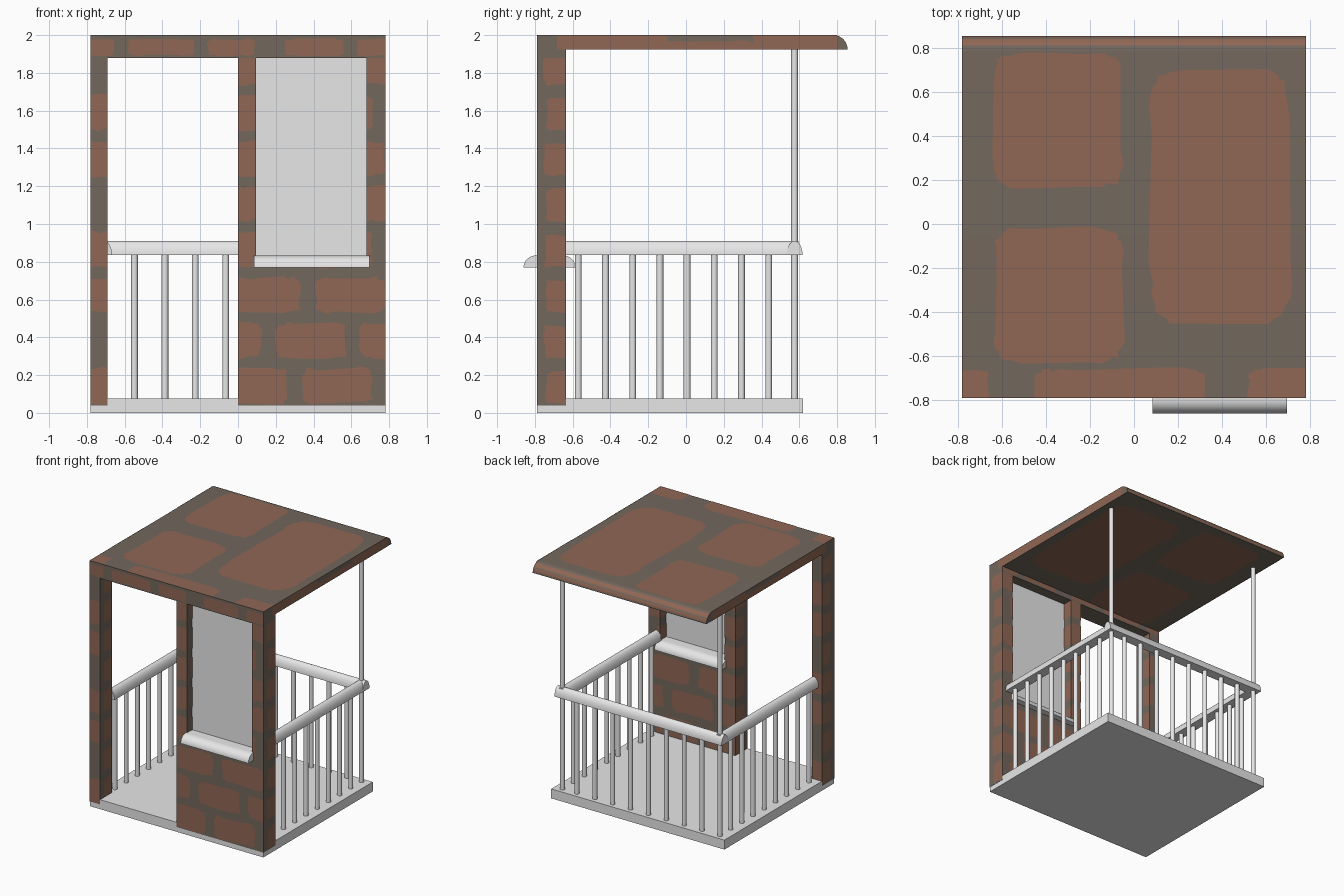
import bpy, bmesh, math, random
from mathutils import Vector

if "Cube" in bpy.data.objects:
    bpy.data.objects.remove(bpy.data.objects["Cube"])

random.seed(4)


def mat(name, rgb):
    m = bpy.data.materials.new(name)
    m.diffuse_color = (*rgb, 1)
    m.use_nodes = True
    m.node_tree.nodes["Principled BSDF"].inputs["Base Color"].default_value = m.diffuse_color
    return m


GREY = mat("light grey", (0.8, 0.8, 0.8))
MORTAR = mat("brown grey mortar", (0.17, 0.136, 0.11))
BRICK = mat("red brown brick", (0.28, 0.135, 0.09))


def finish(name, bm, *mats):
    me = bpy.data.meshes.new(name)
    bm.to_mesh(me)
    bm.free()
    ob = bpy.data.objects.new(name, me)
    bpy.context.collection.objects.link(ob)
    for m in mats:
        me.materials.append(m)
    return ob


def smooth(ob):
    bpy.ops.object.select_all(action='DESELECT')
    ob.select_set(True)
    bpy.context.view_layer.objects.active = ob
    bpy.ops.object.shade_smooth_by_angle(angle=math.radians(35))


def add_box(bm, x0, x1, y0, y1, z0, z1):
    vs = bmesh.ops.create_cube(bm, size=1)['verts']
    for v in vs:
        v.co = Vector(((x0 + x1) / 2 + v.co.x * (x1 - x0),
                       (y0 + y1) / 2 + v.co.y * (y1 - y0),
                       (z0 + z1) / 2 + v.co.z * (z1 - z0)))


def box(name, m, *d):
    bm = bmesh.new()
    add_box(bm, *d)
    return finish(name, bm, m)


def extrude_profile(name, pts, a, b, along='x', *mats):
    """Extrude a (horizontal, z) outline along x or y."""
    bm = bmesh.new()
    put = (lambda p, t: (t, p[0], p[1])) if along == 'x' else (lambda p, t: (p[0], t, p[1]))
    f = bm.faces.new([bm.verts.new(put(p, a)) for p in pts])
    r = bmesh.ops.extrude_face_region(bm, geom=[f])
    d = Vector((b - a, 0, 0)) if along == 'x' else Vector((0, b - a, 0))
    bmesh.ops.translate(bm, vec=d, verts=[v for v in r['geom'] if isinstance(v, bmesh.types.BMVert)])
    bmesh.ops.recalc_face_normals(bm, faces=bm.faces)
    return finish(name, bm, *mats)


def round_top(c, half, r, z0, h, n=8):
    """Flat-bottomed outline whose two upper corners are rounded."""
    arc = [(math.cos(i * math.pi / 2 / n), math.sin(i * math.pi / 2 / n)) for i in range(n + 1)]
    right = [(c + half - r + r * u, z0 + h * v) for u, v in arc]
    left = [(2 * c - p[0], p[1]) for p in reversed(right)]
    if half - r < 1e-4:
        left = left[1:]
    return right + left


def rod(name, x, y, z0, z1, r=0.018):
    bm = bmesh.new()
    bmesh.ops.create_cone(bm, cap_ends=True, segments=16, radius1=r, radius2=r, depth=z1 - z0)
    bmesh.ops.translate(bm, vec=(x, y, (z0 + z1) / 2), verts=bm.verts)
    smooth(finish(name, bm, GREY))


# floor slab
box("floor", GREY, -0.78, 0.78, -0.788, 0.62, 0, 0.077)

# front wall: solid pieces around the door and window openings
Y0, Y1 = -0.79, -0.635
PIECES = {"left_post": (-0.782, -0.69, 0.04, 1.88), "mid_post": (0, 0.095, 0.8, 1.88),
          "right_post": (0.68, 0.782, 0.8, 1.88), "panel": (0, 0.782, 0.04, 0.8),
          "lintel": (-0.782, 0.782, 1.88, 2.0)}
bm = bmesh.new()
for x0, x1, z0, z1 in PIECES.values():
    add_box(bm, x0, x1, Y0, Y1, z0, z1)
finish("front_wall", bm, MORTAR)

# roof slab with a rounded back lip, lip striped by facet
lip = [(0.78 + 0.075 * math.cos(i * math.pi / 20), 1.925 + 0.075 * math.sin(i * math.pi / 20)) for i in range(11)]
roof = extrude_profile("roof", [(Y1, 1.925)] + lip + [(Y1, 2.0)], -0.782, 0.782, 'x', MORTAR, BRICK)
for p in roof.data.polygons:
    ang = math.degrees(math.atan2(p.normal.z, p.normal.y))
    if p.normal.y > 0.1 and (5 < ang < 25 or 35 < ang < 65):
        p.material_index = 1
smooth(roof)

# window pane and sill
box("window_pane", GREY, 0.095, 0.68, -0.725, -0.717, 0.8, 1.88)
smooth(extrude_profile("window_sill", round_top(-0.7225, 0.1375, 0.065, 0.77, 0.063), 0.085, 0.695, 'x', GREY))

# railings: hand rails, corner posts and balusters
PX, PY = 0.709, 0.575
smooth(extrude_profile("back_rail", round_top(PY, 0.042, 0.042, 0.835, 0.075), -0.752, 0.752, 'x', GREY))
for s, side in ((-1, "left"), (1, "right")):
    smooth(extrude_profile(side + "_rail", round_top(s * PX, 0.042, 0.042, 0.835, 0.075), Y1, 0.595, 'y', GREY))
    rod(side + "_corner_post", s * PX, PY, 0.07, 1.93)
    for i in range(8):
        rod(side + "_baluster", s * PX, -0.57 + i * 0.144, 0.07, 0.845)
for i in range(1, 9):
    rod("back_baluster", -PX + i * 0.161, PY, 0.07, 0.845)

# painted bricks: thin rough-edged plates lying on the mortar
bricks = bmesh.new()


def brick(axis, sign, at, rect, bounds):
    u0, u1, v0, v1 = rect
    b0, b1, c0, c1 = bounds
    if min(u1, b1) - max(u0, b0) < 0.02 or min(v1, c1) - max(v0, c0) < 0.02:
        return
    pts, n = [], 36
    j = min(0.012, 0.06 * min(u1 - u0, v1 - v0))
    for i in range(n):
        t = (i + 0.5) * math.tau / n
        c, s = math.cos(t), math.sin(t)
        u = (u0 + u1) / 2 + (u1 - u0) / 2 * math.copysign(abs(c) ** 0.27, c) + random.uniform(-j, j)
        v = (v0 + v1) / 2 + (v1 - v0) / 2 * math.copysign(abs(s) ** 0.27, s) + random.uniform(-j, j)
        p = (round(min(max(u, b0), b1), 4), round(min(max(v, c0), c1), 4))
        if p not in pts:
            pts.append(p)
    co = []
    for p in pts:
        q = list(p)
        q.insert(axis, at + sign * 0.002)
        co.append(q)
    f = bricks.faces.new([bricks.verts.new(q) for q in co])
    f.normal_update()
    if f.normal[axis] * sign < 0:
        f.normal_flip()


# wall front and back in staggered courses
STARTS = (0.34, 0.2, 0.41)
for sign, at in ((-1, Y0), (1, Y1)):
    for name, b in PIECES.items():
        if name == "lintel":
            top = 2.0 if sign < 0 else 1.925
            for u0, u1 in ((-0.8, -0.66), (-0.58, -0.23), (-0.16, 0.09), (0.25, 0.56), (0.63, 0.8)):
                brick(1, sign, at, (u0, u1, 1.89, 1.98), (b[0], b[1], 1.88, top))
            continue
        for k in range(8):
            z = 0.05 + 0.241 * k
            for i in range(-3, 3):
                u = STARTS[k % 3] + 0.45 * i
                brick(1, sign, at, (u, u + 0.37, z, z + 0.185), b)

# wall ends and the inner faces of the openings
for sign, at, low in ((-1, -0.782, 0.04), (1, 0.782, 0.04), (1, -0.69, 0.08),
                      (-1, 0, 0.08), (1, 0.095, 0.83), (-1, 0.68, 0.83)):
    for k in range(8):
        z = 0.05 + 0.241 * k
        y = Y0 + (0.04 if k % 2 else 0.05)
        brick(0, sign, at, (y, Y1 + 0.02, z, z + 0.17), (Y0, Y1, low, 1.88))

# roof top and underside
BIG = ((-0.64, -0.05, 0.17, 0.78), (-0.63, -0.05, -0.63, -0.02), (0.075, 0.71, -0.45, 0.7))
FRONT = ((-0.85, -0.66), (-0.45, 0.33), (0.52, 0.85))
for r in BIG:
    brick(2, 1, 2.0, r, (-0.782, 0.782, Y1, 0.78))
    brick(2, -1, 1.925, r, (-0.782, 0.782, Y1, 0.85))
for u0, u1 in FRONT:
    brick(2, 1, 2.0, (u0, u1, -0.82, -0.66), (-0.782, 0.782, Y0, 0.78))

# roof side edges
for s in (-1, 1):
    for r in ((-0.68, -0.1, 1.9, 2.03), (-0.11, 0.36, 1.9, 1.97), (0.35, 0.81, 1.9, 2.03)):
        brick(0, s, s * 0.782, r, (Y0, 0.8, 1.925, 2.0))
finish("brick_faces", bricks, BRICK)
